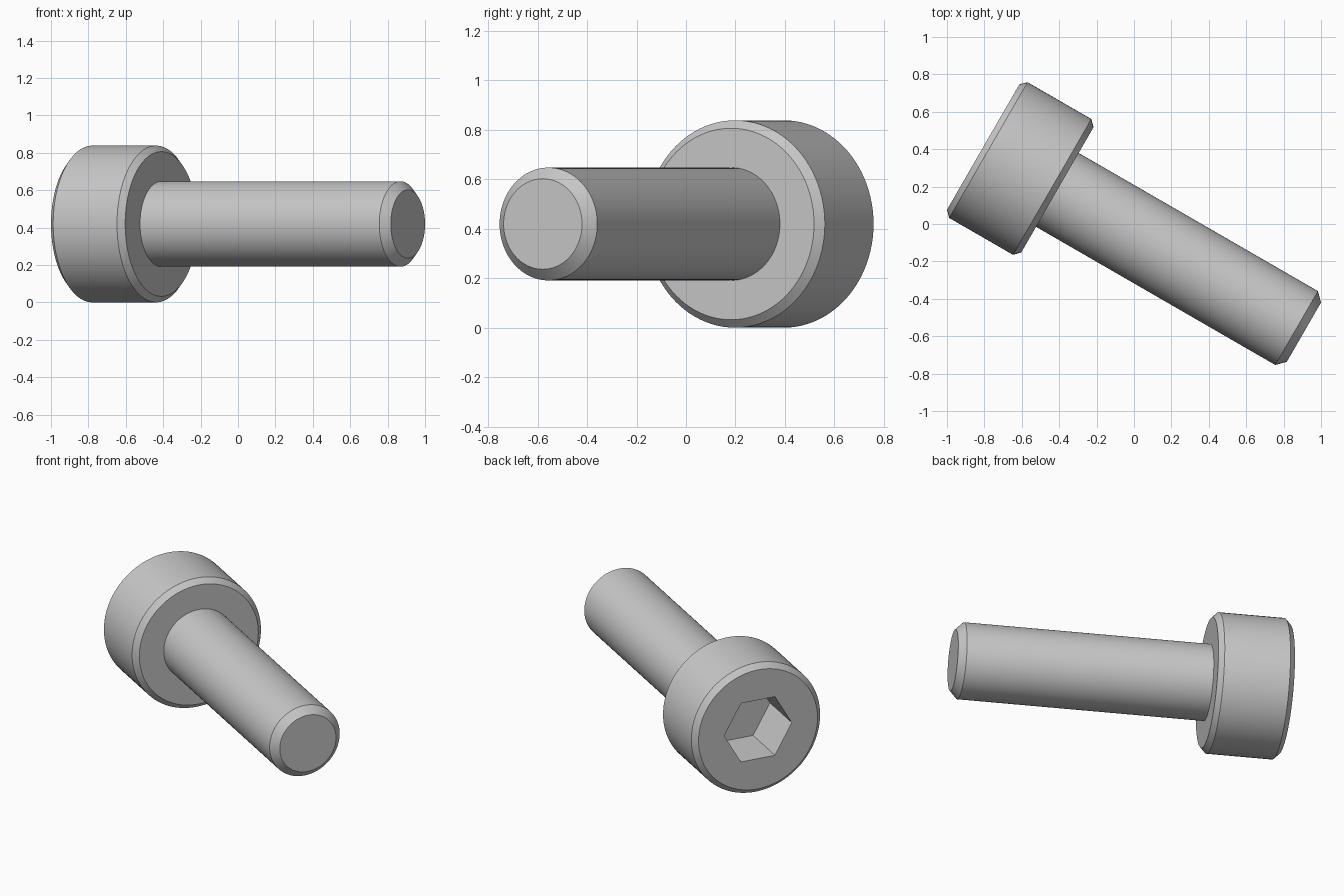
import bpy, bmesh
from math import pi, cos, sin, radians
from mathutils import Matrix, Vector

if "Cube" in bpy.data.objects:
    bpy.data.objects.remove(bpy.data.objects["Cube"])

SEGS = 96
HEAD_R, HEAD_BACK, HEAD_FRONT, HEAD_CHAMFER = 0.419, -0.904, -0.446, 0.032
SHANK_R, TIP, TIP_CHAMFER = 0.228, 1.076, 0.045
HEX_R, HEX_DEPTH = 0.22, 0.305

# Screw axis: local z runs from the head to the tip, turned 30 degrees
axis = Vector((cos(radians(30)), -sin(radians(30)), 0))
side = Vector((sin(radians(30)), cos(radians(30)), 0))
up = axis.cross(side)
frame = Matrix((side, up, axis)).transposed().to_4x4()
frame.translation = side * -0.047 + Vector((0, 0, HEAD_R))

steel = bpy.data.materials.new("grey steel")
steel.use_nodes = True
grey = (0.58, 0.58, 0.58, 1)
steel.diffuse_color = grey
steel.node_tree.nodes["Principled BSDF"].inputs["Base Color"].default_value = grey


def ring(bm, radius, z, count=SEGS):
    return [bm.verts.new((radius * cos(2 * pi * i / count),
                          radius * sin(2 * pi * i / count), z))
            for i in range(count)]


def bridge(bm, a, b):
    n = len(a)
    for i in range(n):
        j = (i + 1) % n
        bm.faces.new((a[i], a[j], b[j], b[i]))


def lathe(bm, profile):
    rings = [ring(bm, r, z) for r, z in profile]
    for a, b in zip(rings, rings[1:]):
        bridge(bm, a, b)
    return rings


def finish(bm, name):
    bmesh.ops.recalc_face_normals(bm, faces=bm.faces)
    mesh = bpy.data.meshes.new(name)
    bm.to_mesh(mesh)
    bm.free()
    mesh.materials.append(steel)
    obj = bpy.data.objects.new(name, mesh)
    bpy.context.collection.objects.link(obj)
    obj.matrix_world = frame
    bpy.ops.object.select_all(action="DESELECT")
    obj.select_set(True)
    bpy.context.view_layer.objects.active = obj
    bpy.ops.object.shade_smooth_by_angle(angle=radians(30))


# Head: chamfered cylinder
bm = bmesh.new()
c = HEAD_CHAMFER
rings = lathe(bm, [(HEAD_R - c, HEAD_BACK), (HEAD_R, HEAD_BACK + c),
                   (HEAD_R, HEAD_FRONT - c), (HEAD_R - c, HEAD_FRONT)])
bm.faces.new(rings[-1])

# Hexagonal socket and the flat face around it
rim = ring(bm, HEX_R, HEAD_BACK, 6)
floor = ring(bm, HEX_R, HEAD_BACK + HEX_DEPTH, 6)
bridge(bm, rim, floor)
bm.faces.new(floor)
step = SEGS // 6
for i in range(6):
    arc = [rings[0][(i * step + k) % SEGS] for k in range(step + 1)]
    bm.faces.new([rim[i]] + arc + [rim[(i + 1) % 6]])
finish(bm, "screw_head")

# Shank: plain cylinder with a chamfered tip, rooted inside the head
bm = bmesh.new()
c = TIP_CHAMFER
rings = lathe(bm, [(SHANK_R, HEAD_FRONT - 0.05), (SHANK_R, TIP - c),
                   (SHANK_R - c, TIP)])
bm.faces.new(rings[0])
bm.faces.new(rings[-1])
finish(bm, "screw_shank")
